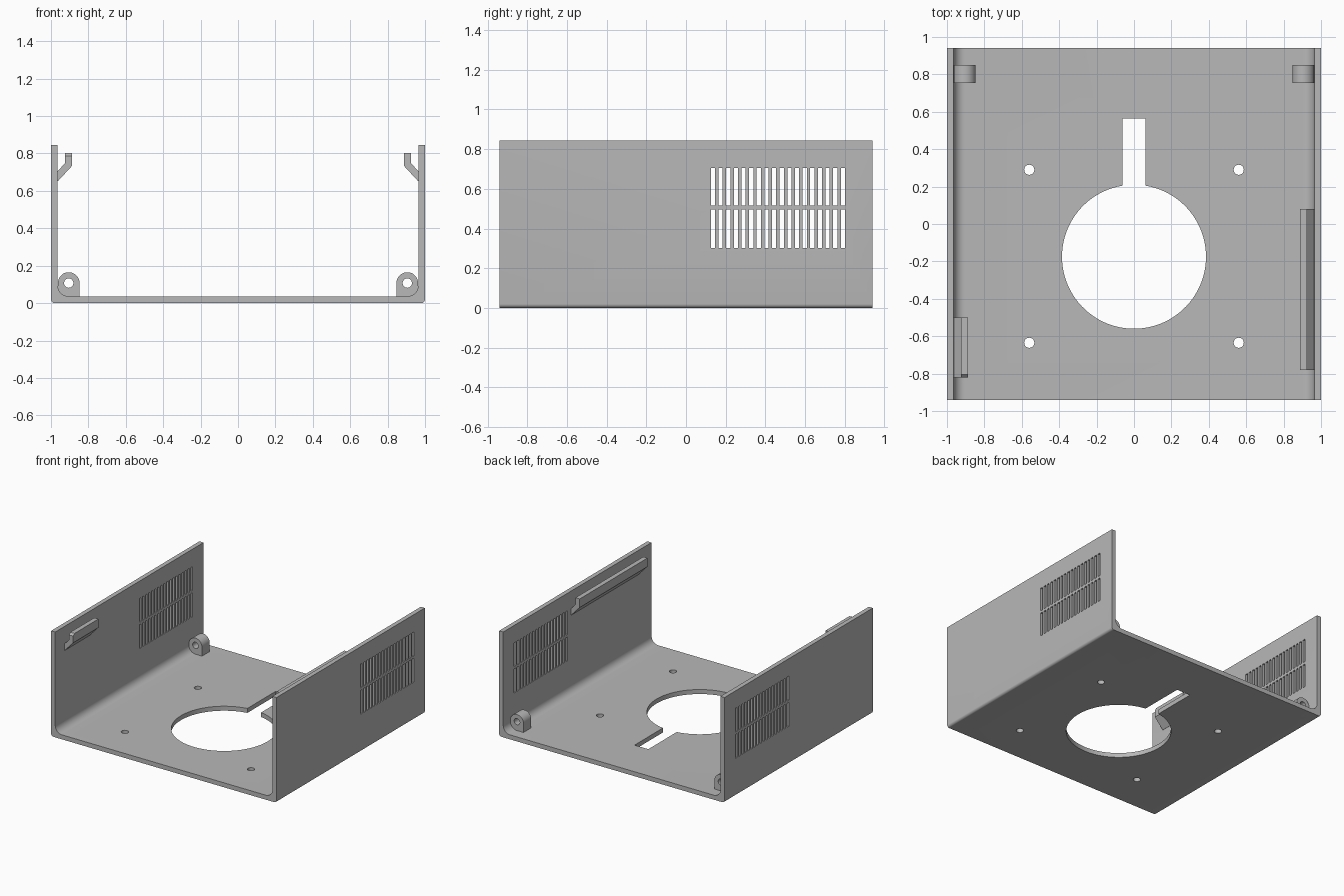
import bpy, bmesh
from math import sin, cos, pi, asin
from mathutils import Vector

cube = bpy.data.objects.get("Cube")
if cube:
    bpy.data.objects.remove(cube, do_unlink=True)

grey = bpy.data.materials.new("plain grey")
grey.use_nodes = True
grey.diffuse_color = (0.48, 0.48, 0.48, 1)
grey.node_tree.nodes["Principled BSDF"].inputs["Base Color"].default_value = (0.48, 0.48, 0.48, 1)

HALF_Y, HEIGHT, WALL = 0.94, 0.845, 0.036


def arc(cx, cy, r, start, end, n):
    """Points on a circle between two angles, ends included."""
    angles = [start + (end - start) * i / n for i in range(n + 1)]
    return [(cx + r * cos(a), cy + r * sin(a)) for a in angles]


def add_prism(bm, pts, axis, lo, hi):
    """Extrude a closed outline along y (points are x, z) or z (points are x, y)."""
    place = (lambda p: (p[0], lo, p[1])) if axis == "y" else (lambda p: (p[0], p[1], lo))
    step = Vector((0, hi - lo, 0)) if axis == "y" else Vector((0, 0, hi - lo))
    face = bm.faces.new([bm.verts.new(place(p)) for p in pts])
    ext = bmesh.ops.extrude_face_region(bm, geom=[face], use_keep_orig=True)
    moved = [g for g in ext["geom"] if isinstance(g, bmesh.types.BMVert)]
    bmesh.ops.translate(bm, verts=moved, vec=step)
    bmesh.ops.recalc_face_normals(bm, faces=bm.faces)


def finish(bm, name):
    mesh = bpy.data.meshes.new(name)
    bm.to_mesh(mesh)
    bm.free()
    mesh.materials.append(grey)
    obj = bpy.data.objects.new(name, mesh)
    bpy.context.collection.objects.link(obj)
    return obj


def activate(obj):
    bpy.ops.object.select_all(action="DESELECT")
    obj.select_set(True)
    bpy.context.view_layer.objects.active = obj


def cut(obj, bm):
    """Subtract the cutter mesh from the object and drop the cutter."""
    cutter = finish(bm, "cutter")
    cutter.hide_render = True
    mod = obj.modifiers.new("cut", "BOOLEAN")
    mod.operation, mod.solver, mod.object = "DIFFERENCE", "EXACT", cutter
    activate(obj)
    bpy.ops.object.modifier_apply(modifier=mod.name)
    bpy.data.objects.remove(cutter, do_unlink=True)


def smooth(obj):
    activate(obj)
    bpy.ops.object.shade_smooth_by_angle(angle=pi / 6)


# U-shaped shell: rounded outside corners, larger fillets inside
R_OUT, R_IN = 0.02, 0.06
inner = 1 - WALL
half = [(1 - R_OUT, 0)] + arc(1 - R_OUT, R_OUT, R_OUT, -pi / 2, 0, 6)[1:]
half += [(1, HEIGHT), (inner, HEIGHT)]
half += arc(inner - R_IN, WALL + R_IN, R_IN, 0, -pi / 2, 12)
bm = bmesh.new()
add_prism(bm, half + [(-x, z) for x, z in reversed(half)], "y", -HALF_Y, HALF_Y)
shell = finish(bm, "chassis_shell")

# Keyhole opening and four screw holes in the floor
bm = bmesh.new()
R_HOLE, SLOT = 0.385, 0.061
gap = asin(SLOT / R_HOLE)
keyhole = arc(0, -0.175, R_HOLE, pi / 2 + gap, 2.5 * pi - gap, 80)
keyhole += [(SLOT, 0.565), (-SLOT, 0.565)]
add_prism(bm, keyhole, "z", -0.1, 0.1)
for x in (-0.56, 0.56):
    for y in (-0.635, 0.29):
        add_prism(bm, arc(x, y, 0.027, 0, 2 * pi, 32)[:-1], "z", -0.1, 0.1)
cut(shell, bm)

# Two rows of vent slots through both side walls
bm = bmesh.new()
for z0, z1 in ((0.303, 0.495), (0.515, 0.705)):
    for i in range(18):
        y = 0.136 + i * 0.0385
        for s in (-1, 1):
            a, b = s * 0.9, s * 1.1
            add_prism(bm, [(a, z0), (b, z0), (b, z1), (a, z1)], "y", y - 0.0105, y + 0.0105)
cut(shell, bm)
smooth(shell)

# Rear screw lugs: round top, square foot sunk into the corner fillet
for side, s in (("left", 1), ("right", -1)):
    cx, cz, r = 0.905, 0.107, 0.058
    outline = arc(cx, cz, r, 0, pi, 24) + [(cx - r, 0.02), (cx + r, 0.02)]
    bm = bmesh.new()
    add_prism(bm, [(s * x, z) for x, z in outline], "y", 0.753, 0.85)
    lug = finish(bm, side + "_screw_lug")
    bm = bmesh.new()
    add_prism(bm, arc(s * cx, cz, 0.025, 0, 2 * pi, 32)[:-1], "y", 0.7, 0.9)
    cut(lug, bm)
    smooth(lug)

# Cover hooks: sloped arm with an upright lip, long on the left and short on the right
TOP = 0.802
hook = [(0.98, 0.652), (0.963, 0.652), (0.888, 0.733), (0.888, TOP),
        (0.925, TOP), (0.925, 0.749), (0.963, 0.706), (0.98, 0.706)]
for side, s, y0, y1 in (("left", 1, -0.78, 0.08), ("right", -1, -0.82, -0.5)):
    bm = bmesh.new()
    add_prism(bm, [(s * x, z) for x, z in hook], "y", y0, y1)
    if side == "right":
        # Lead-in chamfer on the front of the short lip
        edge = [e for e in bm.edges
                if all(abs(v.co.y - y0) < 1e-4 and abs(v.co.z - TOP) < 1e-4 for v in e.verts)]
        bmesh.ops.bevel(bm, geom=edge, offset=0.016, segments=1, affect="EDGES")
    finish(bm, side + "_cover_hook")
